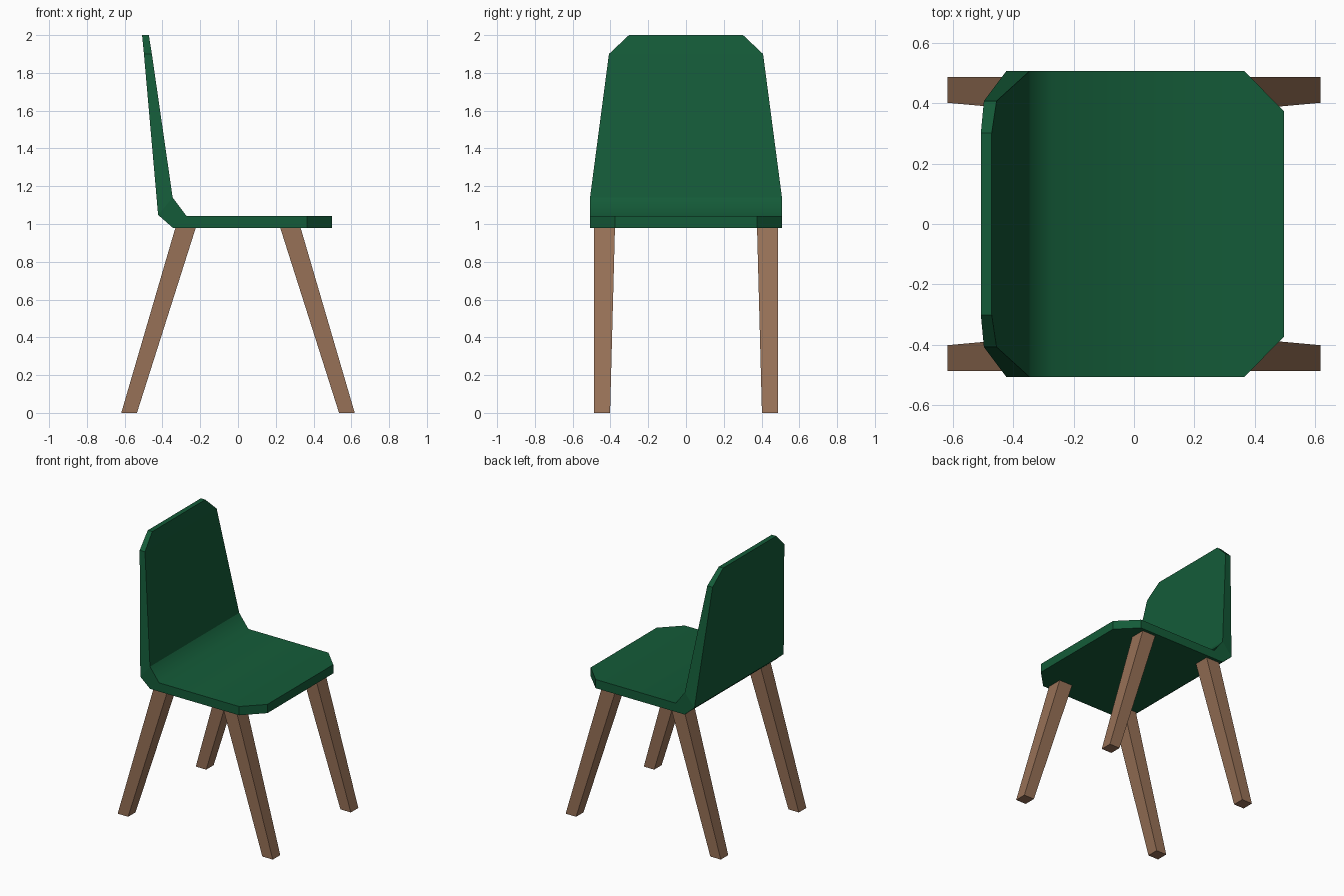
import bpy, bmesh

if "Cube" in bpy.data.objects:
    bpy.data.objects.remove(bpy.data.objects["Cube"])


def material(name, color):
    m = bpy.data.materials.new(name)
    m.diffuse_color = (*color, 1)
    m.use_nodes = True
    m.node_tree.nodes["Principled BSDF"].inputs["Base Color"].default_value = m.diffuse_color
    return m


def loft(name, rings, mat, smooth=()):
    """Skin four-sided rings; `smooth` lists (span, side) pairs to shade smooth."""
    bm = bmesh.new()
    loops = [[bm.verts.new(p) for p in ring] for ring in rings]
    bm.faces.new(loops[0])
    bm.faces.new(loops[-1][::-1])
    for i, (a, b) in enumerate(zip(loops, loops[1:])):
        for k in range(4):
            n = (k + 1) % 4
            f = bm.faces.new((a[k], a[n], b[n], b[k]))
            f.smooth = (i, k) in smooth
    bmesh.ops.recalc_face_normals(bm, faces=bm.faces[:])
    me = bpy.data.meshes.new(name)
    bm.to_mesh(me)
    bm.free()
    me.materials.append(mat)
    ob = bpy.data.objects.new(name, me)
    bpy.context.collection.objects.link(ob)
    return ob


green = material("green_shell", (0.007, 0.105, 0.04))
brown = material("brown_wood", (0.31, 0.165, 0.095))

# Seat and backrest: (outer x, z), (inner x, z), half width along the side profile
sections = [
    ((0.497, 0.98), (0.497, 1.043), 0.375),
    ((0.365, 0.98), (0.365, 1.043), 0.508),
    ((-0.345, 0.98), (-0.273, 1.043), 0.508),
    ((-0.423, 1.048), (-0.346, 1.14), 0.508),
    ((-0.498, 1.9), (-0.456, 1.9), 0.408),
    ((-0.508, 2.0), (-0.472, 2.0), 0.302),
]
rings = [[(o[0], -w, o[1]), (o[0], w, o[1]), (i[0], w, i[1]), (i[0], -w, i[1])]
         for o, i, w in sections]
loft("seat_shell", rings, green, smooth={(0, 2), (1, 2), (2, 2)})

# Splayed tapering legs
for sx, xn in ((1, "front"), (-1, "back")):
    for sy, yn in ((1, "left"), (-1, "right")):
        leg = [[(sx * x, sy * y, z) for x, y in
                ((x0, y0), (x1, y0), (x1, y1), (x0, y1))]
               for z, x0, x1, y0, y1 in ((0, 0.535, 0.618, 0.402, 0.487),
                                         (0.985, 0.222, 0.33, 0.376, 0.487))]
        loft(f"{xn}_{yn}_leg", leg, brown)
